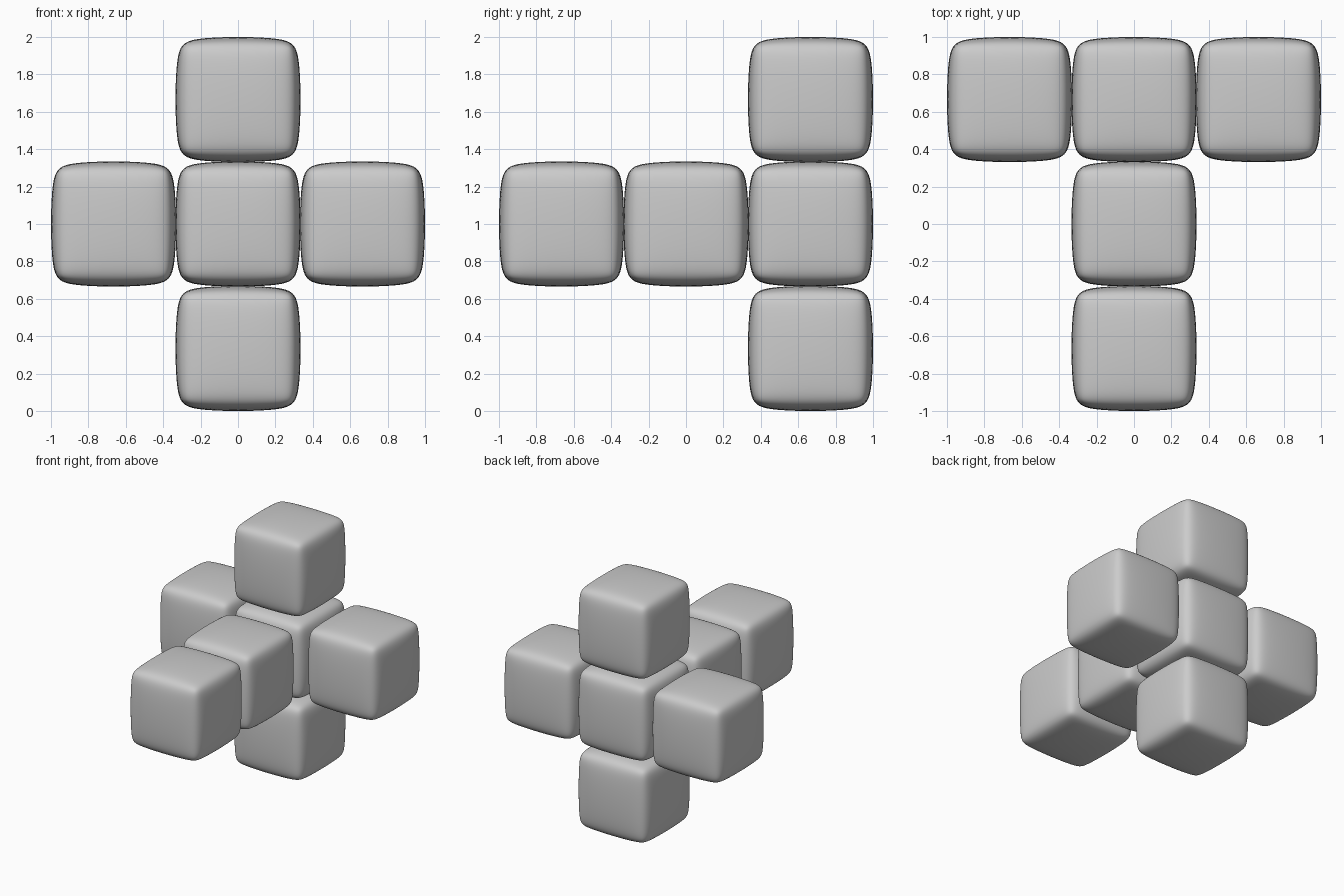
import bpy
import bmesh

if "Cube" in bpy.data.objects:
    bpy.data.objects.remove(bpy.data.objects["Cube"])

PITCH = 0.6655   # spacing of neighbouring cubes
HALF = 0.34      # cage half size before smoothing
CHAMFER = 0.07   # cage edge chamfer


def soft_cube(name, location):
    """Chamfered cube cage smoothed into a pillowy block."""
    mesh = bpy.data.meshes.new(name)
    bm = bmesh.new()
    bmesh.ops.create_cube(bm, size=2 * HALF)
    bmesh.ops.bevel(bm, geom=bm.edges[:], offset=CHAMFER, offset_type='OFFSET',
                    segments=1, profile=0.5, affect='EDGES')
    for f in bm.faces:
        f.smooth = True
    bm.to_mesh(mesh)
    bm.free()
    obj = bpy.data.objects.new(name, mesh)
    obj.location = location
    bpy.context.collection.objects.link(obj)
    sub = obj.modifiers.new("smooth", 'SUBSURF')
    sub.levels = sub.render_levels = 4
    return obj


# Cross of cubes at the back, with a two-cube arm reaching forward
cells = {
    "centre_cube": (0, 1, 0),
    "left_cube": (-1, 1, 0),
    "right_cube": (1, 1, 0),
    "top_cube": (0, 1, 1),
    "bottom_cube": (0, 1, -1),
    "inner_arm_cube": (0, 0, 0),
    "outer_arm_cube": (0, -1, 0),
}
for name, (i, j, k) in cells.items():
    soft_cube(name, (i * PITCH, j * PITCH, 1 + k * PITCH))
